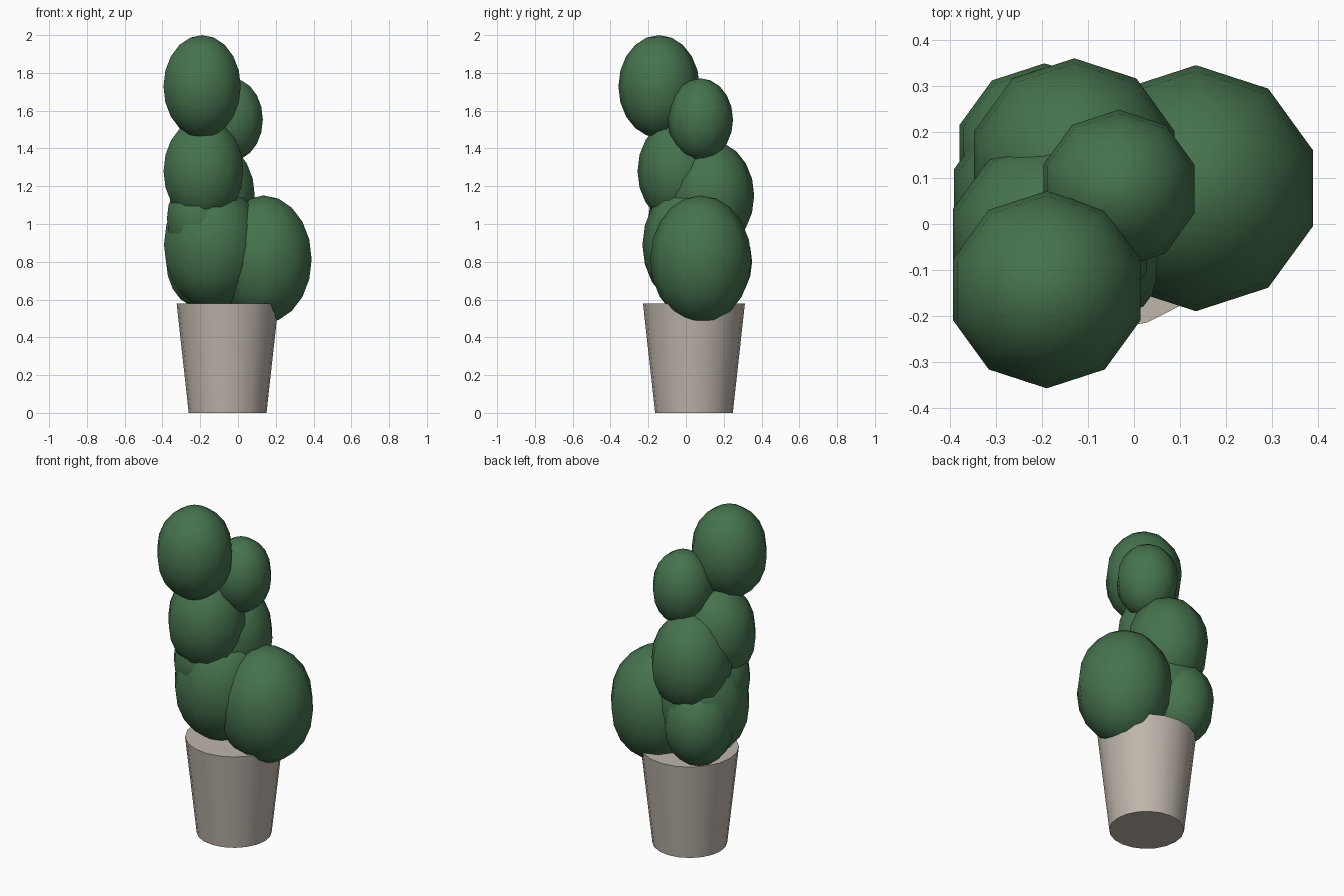
import bpy

cube = bpy.data.objects.get("Cube")
if cube:
    bpy.data.objects.remove(cube, do_unlink=True)


def make_material(name, rgb):
    mat = bpy.data.materials.new(name)
    mat.use_nodes = True
    colour = (*rgb, 1.0)
    mat.diffuse_color = colour
    mat.node_tree.nodes["Principled BSDF"].inputs["Base Color"].default_value = colour
    return mat


leaf_green = make_material("leaf green", (0.06, 0.17, 0.075))
pot_beige = make_material("pot beige", (0.52, 0.465, 0.41))


def add_clump(name, centre, radius, height):
    """Egg-shaped ball of foliage with ten sides."""
    bpy.ops.mesh.primitive_uv_sphere_add(segments=10, ring_count=10, radius=1, location=centre)
    obj = bpy.context.object
    obj.name = name
    obj.scale = (radius, radius, height)
    # Corners point along x, flats along y
    bpy.ops.object.transform_apply(location=False, rotation=False, scale=True)
    bpy.ops.object.shade_smooth()
    obj.data.materials.append(leaf_green)
    return obj


# Tapered pot with a flat top
bpy.ops.mesh.primitive_cone_add(vertices=20, radius1=0.206, radius2=0.27, depth=0.58,
                                location=(-0.055, 0.042, 0.29))
pot = bpy.context.object
pot.name = "pot"
pot.data.materials.append(pot_beige)
bpy.ops.object.shade_smooth_by_angle()

# Stacked foliage, from the bottom up
clumps = {
    "foliage_right_low": ((0.135, 0.078, 0.813), 0.268, 0.338),
    "foliage_main": ((-0.137, 0.037, 0.89), 0.268, 0.337),
    "foliage_back_low": ((-0.195, 0.155, 0.80), 0.195, 0.245),
    "foliage_side": ((-0.205, -0.02, 1.03), 0.18, 0.225),
    "foliage_back_middle": ((-0.13, 0.131, 1.15), 0.23, 0.29),
    "foliage_front_middle": ((-0.183, -0.035, 1.28), 0.222, 0.28),
    "foliage_back_top": ((-0.033, 0.076, 1.553), 0.173, 0.218),
    "foliage_top": ((-0.19, -0.143, 1.728), 0.215, 0.272),
}
for name, (centre, radius, height) in clumps.items():
    add_clump(name, centre, radius, height)
